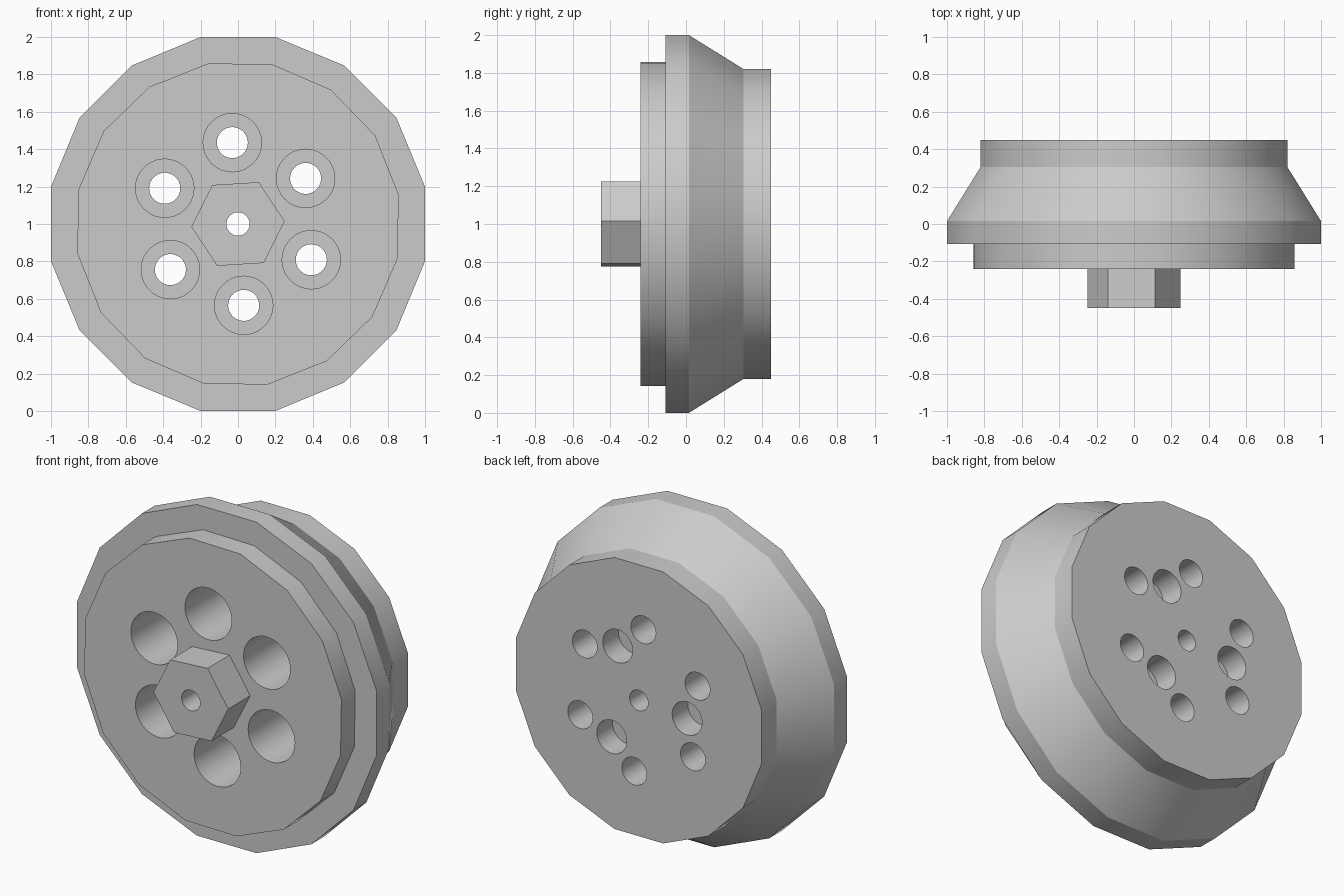
import bpy
import bmesh
from math import cos, sin, radians, tau

cube = bpy.data.objects.get("Cube")
if cube:
    bpy.data.objects.remove(cube, do_unlink=True)

grey = bpy.data.materials.new("plain_grey")
grey.use_nodes = True
grey.diffuse_color = (0.6, 0.6, 0.6, 1)
grey.node_tree.nodes["Principled BSDF"].inputs["Base Color"].default_value = (0.6, 0.6, 0.6, 1)

CENTRE_Z = 1.0


def turn(bm, profile, sides, start=0.0, x=0.0, z=0.0):
    """Add a closed solid turned about the y direction from (y, radius) pairs."""
    rings = []
    for y, r in profile:
        angles = [radians(start) + tau * i / sides for i in range(sides)]
        rings.append([bm.verts.new((x + r * cos(a), y, CENTRE_Z + z + r * sin(a))) for a in angles])
    for low, high in zip(rings, rings[1:]):
        for i in range(sides):
            j = (i + 1) % sides
            bm.faces.new((low[i], low[j], high[j], high[i]))
    bm.faces.new(rings[0])
    bm.faces.new(rings[-1])


def finish(bm, name):
    bmesh.ops.recalc_face_normals(bm, faces=bm.faces)
    mesh = bpy.data.meshes.new(name)
    bm.to_mesh(mesh)
    bm.free()
    mesh.materials.append(grey)
    obj = bpy.data.objects.new(name, mesh)
    bpy.context.collection.objects.link(obj)
    return obj


def part(name, profile, sides, start):
    bm = bmesh.new()
    turn(bm, profile, sides, start)
    return finish(bm, name)


# Main solids, front to back
half_step = 360 / 32
rim, back = 1 / cos(radians(half_step)), 0.82 / cos(radians(half_step))
parts = [
    part("hex_boss", [(-0.45, 0.25), (-0.24, 0.25)], 6, 3.5),
    part("front_disc", [(-0.24, 0.873), (-0.108, 0.873)], 16, half_step - 0.9),
    part("wheel_body", [(-0.108, rim), (0.015, rim), (0.305, back), (0.45, back)], 16, half_step),
]

# Hole cutters: centre bore, six stepped bolt holes, three blind rear pockets
bm = bmesh.new()
turn(bm, [(-0.6, 0.062), (0.6, 0.062)], 32)
for k in range(6):
    a = radians(34 + 60 * k)
    turn(bm, [(-0.35, 0.156), (0.16, 0.156), (0.16, 0.083), (0.6, 0.083)], 40,
         x=0.436 * cos(a), z=0.436 * sin(a))
for k in range(3):
    a = radians(64 + 120 * k)
    turn(bm, [(0.3, 0.1), (0.6, 0.1)], 32, x=0.323 * cos(a), z=0.323 * sin(a))
cutter = finish(bm, "hole_cutter")
cutter.hide_render = True

# Cut the holes and shade
for obj in parts:
    bpy.ops.object.select_all(action="DESELECT")
    obj.select_set(True)
    bpy.context.view_layer.objects.active = obj
    mod = obj.modifiers.new("holes", "BOOLEAN")
    mod.operation = "DIFFERENCE"
    mod.solver = "EXACT"
    mod.object = cutter
    bpy.ops.object.modifier_apply(modifier=mod.name)
    bpy.ops.object.shade_smooth_by_angle(angle=radians(30))

bpy.data.objects.remove(cutter, do_unlink=True)
